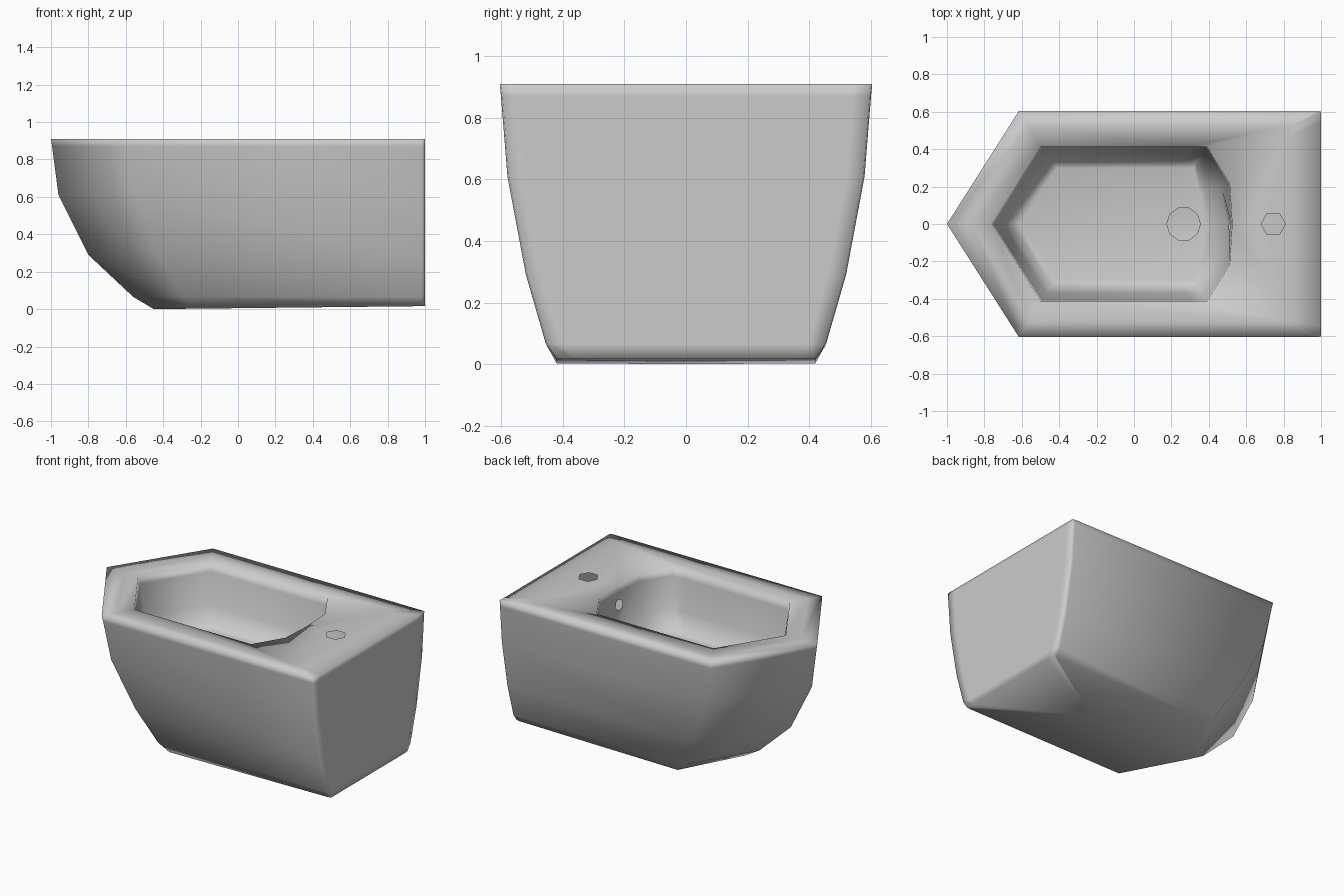
import bpy, bmesh
from math import cos, sin, pi
from mathutils import Matrix

if "Cube" in bpy.data.objects:
    bpy.data.objects.remove(bpy.data.objects["Cube"])


def material(name, value):
    m = bpy.data.materials.new(name)
    m.use_nodes = True
    colour = (value, value, value, 1)
    m.diffuse_color = colour
    m.node_tree.nodes["Principled BSDF"].inputs["Base Color"].default_value = colour
    return m


def ring(bm, half, z, tilt=0):
    """Closed ring from half an outline running from the front tip to the back middle."""
    pts = half + [(x, -y) for x, y in reversed(half[1:-1])]
    return [bm.verts.new((x, y, z + tilt * (x + 0.45))) for x, y in pts]


def shell_half(tip, corner, y, back=1.0):
    return [(tip, 0), (corner, y), (back - 0.02, y), (back, y - 0.005), (back, y - 0.06), (back, 0)]


def basin_half(tip, corner, y, back, mid, bulge):
    return [(tip, 0), (corner, y), (back - 0.08, y), (back, y),
            (back + (mid - back) * bulge, y * 0.52), (mid, 0)]


def drain_half(r):
    return [(0.265 - r * cos(pi * i / 5), r * sin(pi * i / 5)) for i in range(6)]


glaze = material("light grey glaze", 0.6)

bm = bmesh.new()
rings = []

# Outer shell, from the underside up to the rim
for tip, corner, y, z, tilt in [
        (-0.45, -0.23, 0.42, 0.0, 0.011), (-0.56, -0.29, 0.455, 0.065, 0),
        (-0.8, -0.42, 0.52, 0.29, 0), (-0.96, -0.56, 0.58, 0.61, 0),
        (-0.994, -0.607, 0.601, 0.87, 0), (-1.0, -0.615, 0.605, 0.91, 0)]:
    rings.append(ring(bm, shell_half(tip, corner, y), z, tilt))

# Flat deck, then the basin walls and floor
rings.append(ring(bm, shell_half(-0.87, -0.56, 0.52, 0.82), 0.91))
for tip, corner, y, back, mid, bulge, z in [
        (-0.76, -0.5, 0.415, 0.39, 0.525, 0.9, 0.91), (-0.75, -0.493, 0.408, 0.388, 0.522, 0.9, 0.86),
        (-0.71, -0.465, 0.37, 0.37, 0.5, 0.75, 0.65), (-0.66, -0.435, 0.33, 0.33, 0.41, 0.6, 0.53),
        (-0.61, -0.41, 0.3, 0.32, 0.38, 0.6, 0.52)]:
    rings.append(ring(bm, basin_half(tip, corner, y, back, mid, bulge), z))

# Drain opening
rings.append(ring(bm, drain_half(0.09), 0.515))

for lower, upper in zip(rings, rings[1:]):
    n = len(lower)
    for i in range(n):
        j = (i + 1) % n
        bm.faces.new((lower[i], lower[j], upper[j], upper[i])).smooth = True
underside = bm.faces.new(rings[0])
underside.smooth = True
bmesh.ops.poke(bm, faces=[underside])
# Flat plug keeps the shell closed while drilling; it is opened at the end
bm.faces.new(rings[-1])
bmesh.ops.recalc_face_normals(bm, faces=bm.faces)
mesh = bpy.data.meshes.new("bidet_body")
bm.to_mesh(mesh)
bm.free()
mesh.materials.append(glaze)
body = bpy.data.objects.new("bidet_body", mesh)
bpy.context.collection.objects.link(body)
bpy.context.view_layer.objects.active = body
body.select_set(True)


def drill(name, sides, radius, depth, place):
    """Cut a round hole into the hollow body."""
    b = bmesh.new()
    bmesh.ops.create_cone(b, cap_ends=True, segments=sides, radius1=radius,
                          radius2=radius, depth=depth, matrix=place)
    m = bpy.data.meshes.new(name)
    b.to_mesh(m)
    b.free()
    m.materials.append(glaze)
    cutter = bpy.data.objects.new(name, m)
    cutter.hide_render = True
    bpy.context.collection.objects.link(cutter)
    mod = body.modifiers.new(name, 'BOOLEAN')
    mod.operation = 'DIFFERENCE'
    mod.solver = 'EXACT'
    mod.object = cutter
    bpy.ops.object.modifier_apply(modifier=name)
    bpy.data.objects.remove(cutter)


# Tap hole in the deck and overflow hole in the basin's back wall
drill("tap_hole", 6, 0.065, 0.16, Matrix.Translation((0.745, 0, 0.91)) @ Matrix.Rotation(pi / 2, 4, 'Z'))
drill("overflow_hole", 8, 0.036, 0.12, Matrix.Translation((0.52, 0, 0.78)) @ Matrix.Rotation(pi / 2, 4, 'Y'))

# Open the holes into the hollow shell by removing the flat-shaded plugs
bm = bmesh.new()
bm.from_mesh(body.data)
bmesh.ops.delete(bm, geom=[f for f in bm.faces if not f.smooth], context='FACES')
bm.to_mesh(body.data)
bm.free()
